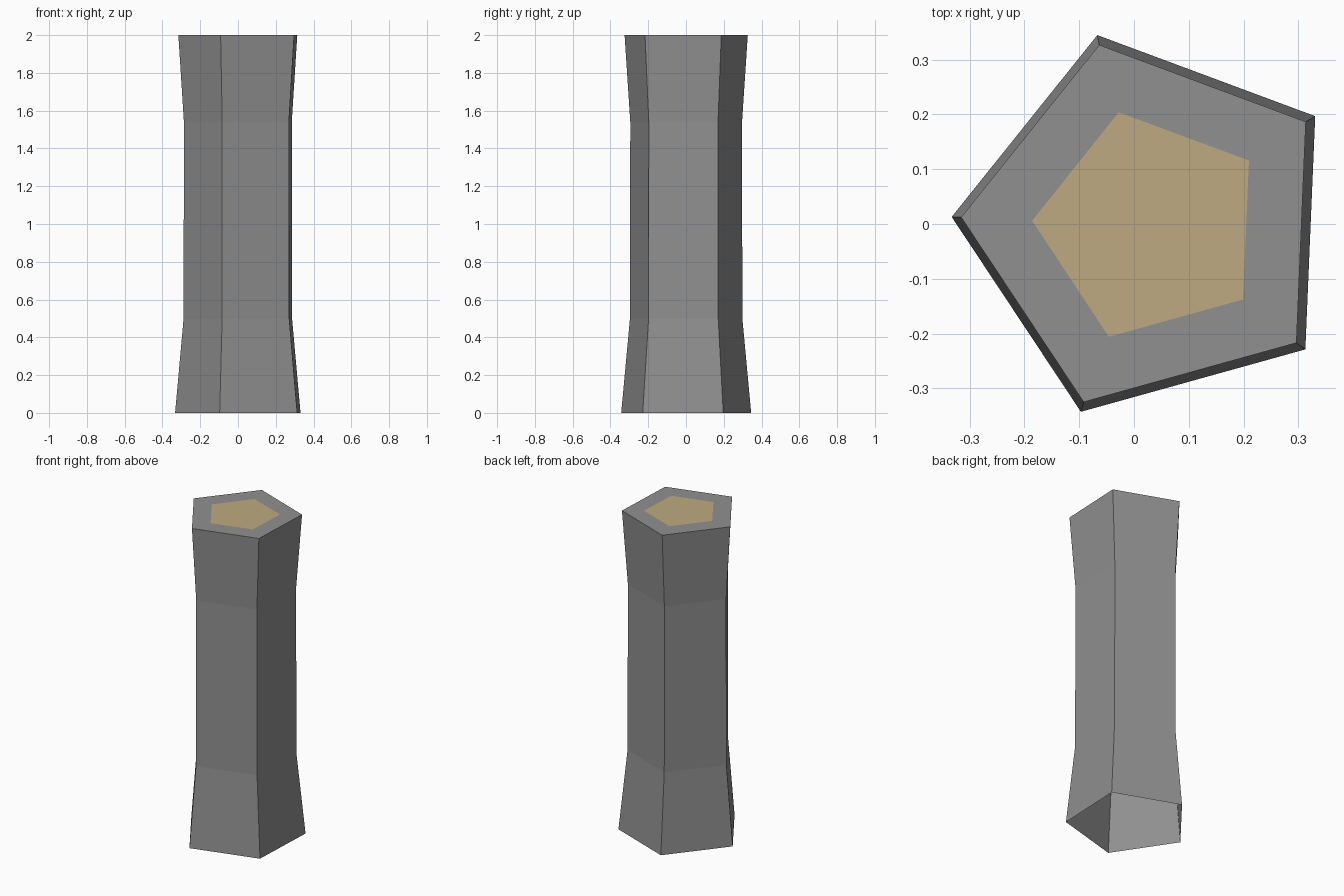
import bpy, bmesh
from mathutils import Vector

if "Cube" in bpy.data.objects:
    bpy.data.objects.remove(bpy.data.objects["Cube"])

# Irregular five-sided cross-section of the log at ground level
PROFILE = [(-0.333, 0.013), (-0.097, -0.343), (0.313, -0.229),
           (0.331, 0.197), (-0.067, 0.345)]
# Outline of the exposed wood on the top
CORE = [(-0.186, 0.006), (-0.046, -0.206), (0.199, -0.138),
        (0.21, 0.116), (-0.028, 0.204)]
N = len(PROFILE)


def ring(bm, points, scale, z):
    return [bm.verts.new(Vector((x * scale, y * scale, z))) for x, y in points]


def bridge(bm, a, b):
    for i in range(N):
        j = (i + 1) % N
        bm.faces.new((a[i], a[j], b[j], b[i]))


def make_object(name, bm, color):
    mesh = bpy.data.meshes.new(name)
    bm.to_mesh(mesh)
    bm.free()
    obj = bpy.data.objects.new(name, mesh)
    bpy.context.collection.objects.link(obj)
    mat = bpy.data.materials.new(name + "_color")
    mat.diffuse_color = (*color, 1.0)
    mat.use_nodes = True
    mat.node_tree.nodes["Principled BSDF"].inputs["Base Color"].default_value = mat.diffuse_color
    mesh.materials.append(mat)


# Bark: flared walls, open at the bottom, with a flat rim on top
bm = bmesh.new()
rings = [ring(bm, PROFILE, s, z) for s, z in
         ((1.0, 0.0), (0.865, 0.5), (0.86, 1.54), (0.948, 2.0))]
rings.append(ring(bm, CORE, 1.0, 2.0))
for lower, upper in zip(rings, rings[1:]):
    bridge(bm, lower, upper)
make_object("log_bark", bm, (0.28, 0.28, 0.28))

# Exposed wood on the cut end
bm = bmesh.new()
bm.faces.new(ring(bm, CORE, 1.0, 2.0))
make_object("log_cut_end", bm, (0.51, 0.40, 0.22))
